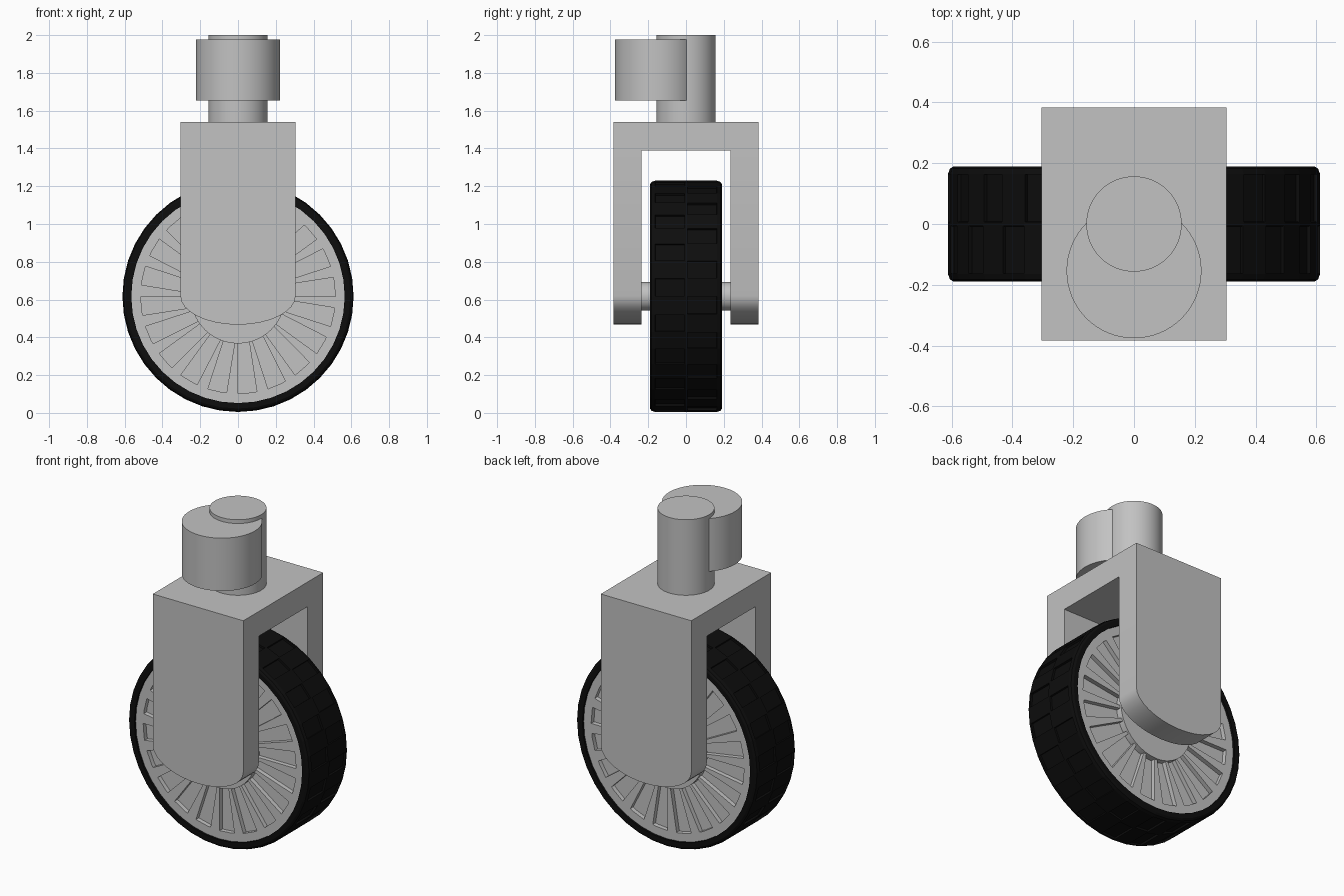
import bpy, bmesh, math
from mathutils import Vector

if "Cube" in bpy.data.objects:
    bpy.data.objects.remove(bpy.data.objects["Cube"])

WZ = 0.617   # wheel centre height


def material(name, rgb):
    m = bpy.data.materials.new(name)
    m.diffuse_color = (*rgb, 1)
    m.use_nodes = True
    m.node_tree.nodes["Principled BSDF"].inputs["Base Color"].default_value = m.diffuse_color
    return m


GREY = material("light grey", (0.54, 0.54, 0.54))
BLACK = material("rubber black", (0.004, 0.004, 0.004))


def finish(bm, name, mat, smooth=True):
    bmesh.ops.recalc_face_normals(bm, faces=bm.faces)
    me = bpy.data.meshes.new(name)
    bm.to_mesh(me)
    bm.free()
    me.materials.append(mat)
    ob = bpy.data.objects.new(name, me)
    bpy.context.collection.objects.link(ob)
    if smooth:
        bpy.ops.object.select_all(action='DESELECT')
        ob.select_set(True)
        bpy.context.view_layer.objects.active = ob
        bpy.ops.object.shade_smooth_by_angle(angle=math.radians(30))
    return ob


def lathe(profile, segs, axis, centre, closed=False):
    """Revolve (radius, height) points about the y or z axis; caps open ends."""
    bm = bmesh.new()
    rings = []
    for r, h in profile:
        ring = []
        for i in range(segs):
            a = 2 * math.pi * i / segs
            u, v = r * math.cos(a), r * math.sin(a)
            p = Vector((u, h, v)) if axis == 'y' else Vector((u, v, h))
            ring.append(bm.verts.new(p + Vector(centre)))
        rings.append(ring)
    bands = []
    n = len(rings)
    for k in range(n if closed else n - 1):
        a, b = rings[k], rings[(k + 1) % n]
        bands.append([bm.faces.new((a[i], a[(i + 1) % segs], b[(i + 1) % segs], b[i]))
                      for i in range(segs)])
    if not closed:
        bm.faces.new(rings[0])
        bm.faces.new(rings[-1])
    return bm, bands


def prism(bm, pts, y0, y1):
    """Extrude an (x, z) outline from y0 to y1."""
    a = [bm.verts.new((x, y0, z)) for x, z in pts]
    b = [bm.verts.new((x, y1, z)) for x, z in pts]
    bm.faces.new(a)
    bm.faces.new(b)
    for i in range(len(pts)):
        j = (i + 1) % len(pts)
        bm.faces.new((a[i], a[j], b[j], b[i]))


# Tyre with two staggered rows of recessed tread pads
half = [(0.565, 0.19), (0.594, 0.19), (0.606, 0.182), (0.612, 0.165), (0.612, 0.005)]
profile = [(r, -y) for r, y in half] + [(r, y) for r, y in reversed(half)]
bm, bands = lathe(profile, 40, 'y', (0, 0, WZ), closed=True)
bmesh.ops.recalc_face_normals(bm, faces=bm.faces)
pads = bands[3][0::2] + bands[5][1::2]
bmesh.ops.inset_individual(bm, faces=pads, thickness=0.003, depth=0)
bmesh.ops.inset_individual(bm, faces=pads, thickness=0.001, depth=-0.012)
finish(bm, "tyre", BLACK, smooth=False)

# Wheel disc (slot floors), hub and axle
for name, r, y in (("wheel_disc", 0.55, 0.15), ("hub", 0.25, 0.188), ("axle", 0.075, 0.26)):
    bm, _ = lathe([(r, -y), (r, y)], 40, 'y', (0, 0, WZ))
    finish(bm, name, GREY)

# Outer rim ring
bm, _ = lathe([(0.515, -0.177), (0.57, -0.177), (0.57, 0.177), (0.515, 0.177)],
              40, 'y', (0, 0, WZ), closed=True)
finish(bm, "rim", GREY)

# Spokes: raised wedges between the radial slots, on both faces
bm = bmesh.new()
for k in range(20):
    a = math.radians(18 * k)

    def polar(r, deg):
        t = a + math.radians(deg)
        return (r * math.cos(t), WZ + r * math.sin(t))

    outline = [polar(0.24, 14), polar(0.517, 11.2), polar(0.519, 14.6),
               polar(0.517, 18), polar(0.24, 18)]
    for s in (-1, 1):
        prism(bm, outline, s * 0.14, s * 0.177)
finish(bm, "spokes", GREY, smooth=False)

# Fork: crown block plus two legs with rounded lower ends
N = 16
arc = [(-0.305 * math.cos(math.pi * i / N), 0.62 - 0.153 * math.sin(math.pi * i / N))
       for i in range(N + 1)]
outline = arc + [(0.305, 1.39), (-0.305, 1.39)]
bm = bmesh.new()
# each leg is a side wall; the crown shares its outer faces
for s in (-1, 1):
    prism(bm, outline, s * 0.235, s * 0.384)
prism(bm, [(-0.305, 1.39), (0.305, 1.39), (0.305, 1.54), (-0.305, 1.54)], -0.384, 0.384)
finish(bm, "fork", GREY)

# Stem and the offset collar in front of it
bm, _ = lathe([(0.157, 1.53), (0.157, 2.0)], 64, 'z', (0, 0, 0))
finish(bm, "stem", GREY)
bm, _ = lathe([(0.222, 1.655), (0.222, 1.977)], 64, 'z', (0, -0.154, 0))
finish(bm, "collar", GREY)
